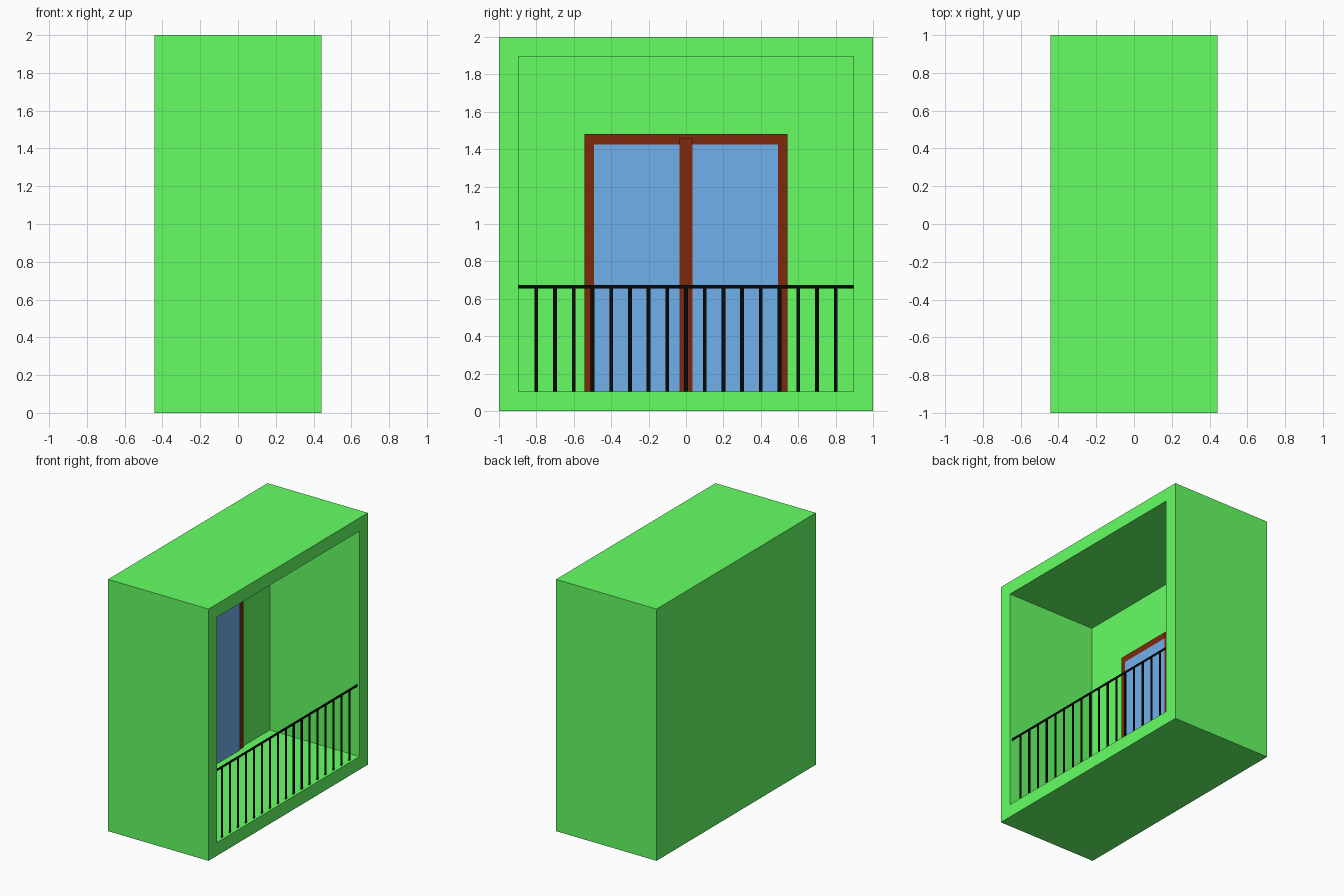
import bpy, bmesh
from mathutils import Vector

if "Cube" in bpy.data.objects:
    bpy.data.objects.remove(bpy.data.objects["Cube"])


def material(name, rgb):
    m = bpy.data.materials.new(name)
    m.diffuse_color = (*rgb, 1)
    m.use_nodes = True
    m.node_tree.nodes["Principled BSDF"].inputs["Base Color"].default_value = m.diffuse_color
    return m


GREEN = material("green_wall", (0.13, 1.0, 0.125))
BROWN = material("brown_frame", (0.21, 0.022, 0.003))
BLUE = material("blue_glass", (0.16, 0.434, 0.84))
BLACK = material("black_metal", (0.002, 0.002, 0.002))


def add_object(name, bm, mat):
    mesh = bpy.data.meshes.new(name)
    bm.to_mesh(mesh)
    bm.free()
    mesh.materials.append(mat)
    obj = bpy.data.objects.new(name, mesh)
    bpy.context.collection.objects.link(obj)
    return obj


def new_box(x, y, z):
    bm = bmesh.new()
    bmesh.ops.create_cube(bm, size=1)
    for v in bm.verts:
        v.co = Vector(((lo + hi) / 2 + c * (hi - lo) for c, (lo, hi) in zip(v.co, (x, y, z))))
    bm.normal_update()
    return bm


def box(name, x, y, z, mat):
    return add_object(name, new_box(x, y, z), mat)


HX, OPEN, FLOOR, WALL = 0.4415, 0.895, 0.105, -0.347

# Balcony shell: box with a recess pushed in from the +x face
bm = new_box((-HX, HX), (-1, 1), (0, 2))
face = max(bm.faces, key=lambda f: f.calc_center_median().x)
bmesh.ops.inset_region(bm, faces=[face], thickness=1 - OPEN, use_even_offset=True)
back = bmesh.ops.extrude_discrete_faces(bm, faces=[face])["faces"][0]
for v in back.verts:
    v.co.x = WALL
bmesh.ops.recalc_face_normals(bm, faces=bm.faces[:])
add_object("balcony_shell", bm, GREEN)

# Door: two jambs, lintel, glass and a prouder centre post
FRONT = WALL + 0.014
for side, y in (("left", (-0.542, -0.493)), ("right", (0.493, 0.542))):
    box(f"door_jamb_{side}", (WALL, FRONT), y, (FLOOR, 1.425), BROWN)
box("door_lintel", (WALL, FRONT), (-0.542, 0.542), (1.425, 1.482), BROWN)
box("door_glass", (WALL, FRONT + 0.006), (-0.493, 0.493), (FLOOR, 1.425), BLUE)
box("door_centre_post", (WALL, FRONT + 0.012), (-0.035, 0.035), (FLOOR, 1.46), BROWN)

# Railing: flat top rail and evenly spaced flat balusters
RX, T, W = 0.42, 0.002, 0.01
box("top_rail", (RX - T, RX + T), (-OPEN, OPEN), (0.655, 0.673), BLACK)
for i in range(17):
    y = -0.8 + 0.1 * i
    box(f"baluster_{i + 1}", (RX - T, RX + T), (y - W, y + W), (FLOOR, 0.655), BLACK)
